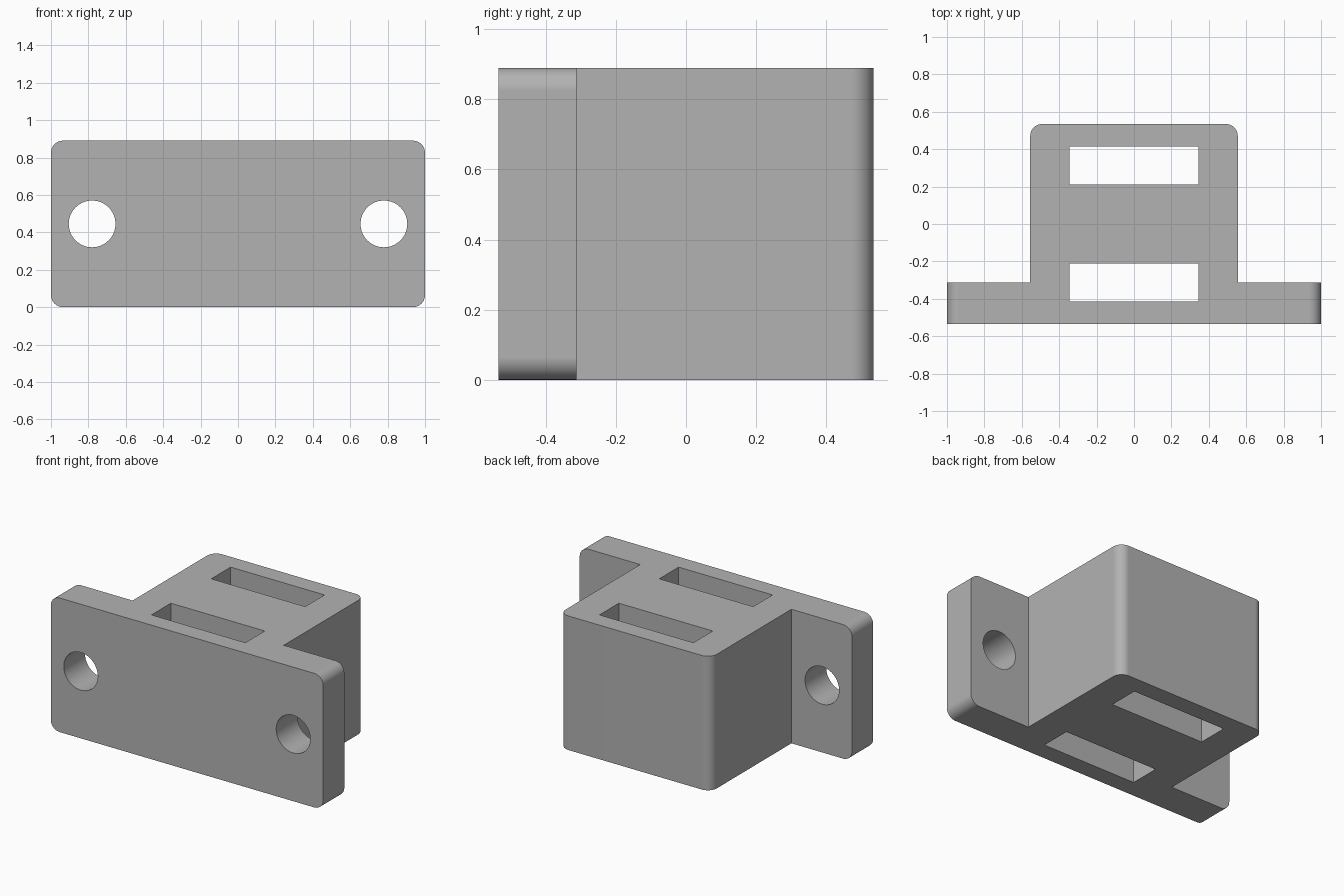
import bpy
import bmesh
from math import pi, radians
from mathutils import Matrix

HEIGHT = 0.89
BACK = 0.535

default = bpy.data.objects.get("Cube")
if default:
    bpy.data.objects.remove(default, do_unlink=True)

grey = bpy.data.materials.new("plain grey")
grey.use_nodes = True
colour = (0.45, 0.45, 0.45, 1)
grey.diffuse_color = colour
grey.node_tree.nodes["Principled BSDF"].inputs["Base Color"].default_value = colour


def finish(bm, name):
    mesh = bpy.data.meshes.new(name)
    bm.to_mesh(mesh)
    bm.free()
    mesh.materials.append(grey)
    obj = bpy.data.objects.new(name, mesh)
    bpy.context.collection.objects.link(obj)
    return obj


def box(name, x, y, z, radius=0, rounded=None):
    """Box from (min, max) ranges; rounds the edges picked by the rule."""
    bm = bmesh.new()
    bmesh.ops.create_cube(bm, size=1)
    for v in bm.verts:
        v.co = [r[0] + (c + 0.5) * (r[1] - r[0]) for c, r in zip(v.co, (x, y, z))]
    if rounded:
        edges = [e for e in bm.edges if rounded(*e.verts)]
        bmesh.ops.bevel(bm, geom=edges, offset=radius, segments=10,
                        profile=0.5, affect='EDGES')
    return finish(bm, name)


def boolean(target, tool, operation):
    mod = target.modifiers.new(operation.title(), 'BOOLEAN')
    mod.operation = operation
    mod.solver = 'EXACT'
    mod.object = tool
    bpy.context.view_layer.objects.active = target
    bpy.ops.object.modifier_apply(modifier=mod.name)
    bpy.data.objects.remove(tool, do_unlink=True)


# Mounting plate with four rounded corners
bracket = box("mounting_bracket", (-1, 1), (-BACK, -0.313), (0, HEIGHT), 0.065,
              lambda a, b: abs(a.co.y - b.co.y) > 0.01)

# Block behind the plate, its two back corners rounded
block = box("block", (-0.555, 0.555), (-0.45, BACK), (0, HEIGHT), 0.065,
            lambda a, b: abs(a.co.z - b.co.z) > 0.01 and a.co.y > 0)
boolean(bracket, block, 'UNION')

# Two strap slots, straight through from top to bottom
for side in (-1, 1):
    slot = box("slot_cutter", (-0.345, 0.345),
               sorted((side * 0.212, side * 0.415)), (-0.2, HEIGHT + 0.2))
    boolean(bracket, slot, 'DIFFERENCE')

# Screw holes through the plate ears
for side in (-1, 1):
    bm = bmesh.new()
    place = Matrix.Translation((side * 0.78, -0.42, HEIGHT / 2)) @ Matrix.Rotation(pi / 2, 4, 'X')
    bmesh.ops.create_cone(bm, cap_ends=True, segments=64, radius1=0.125,
                          radius2=0.125, depth=0.6, matrix=place)
    boolean(bracket, finish(bm, "hole_cutter"), 'DIFFERENCE')

# Smooth fillets and holes, crisp flat faces
bpy.ops.object.select_all(action='DESELECT')
bracket.select_set(True)
bpy.context.view_layer.objects.active = bracket
bpy.ops.object.shade_smooth_by_angle(angle=radians(30))
weighted = bracket.modifiers.new("Weighted Normals", 'WEIGHTED_NORMAL')
weighted.keep_sharp = True
